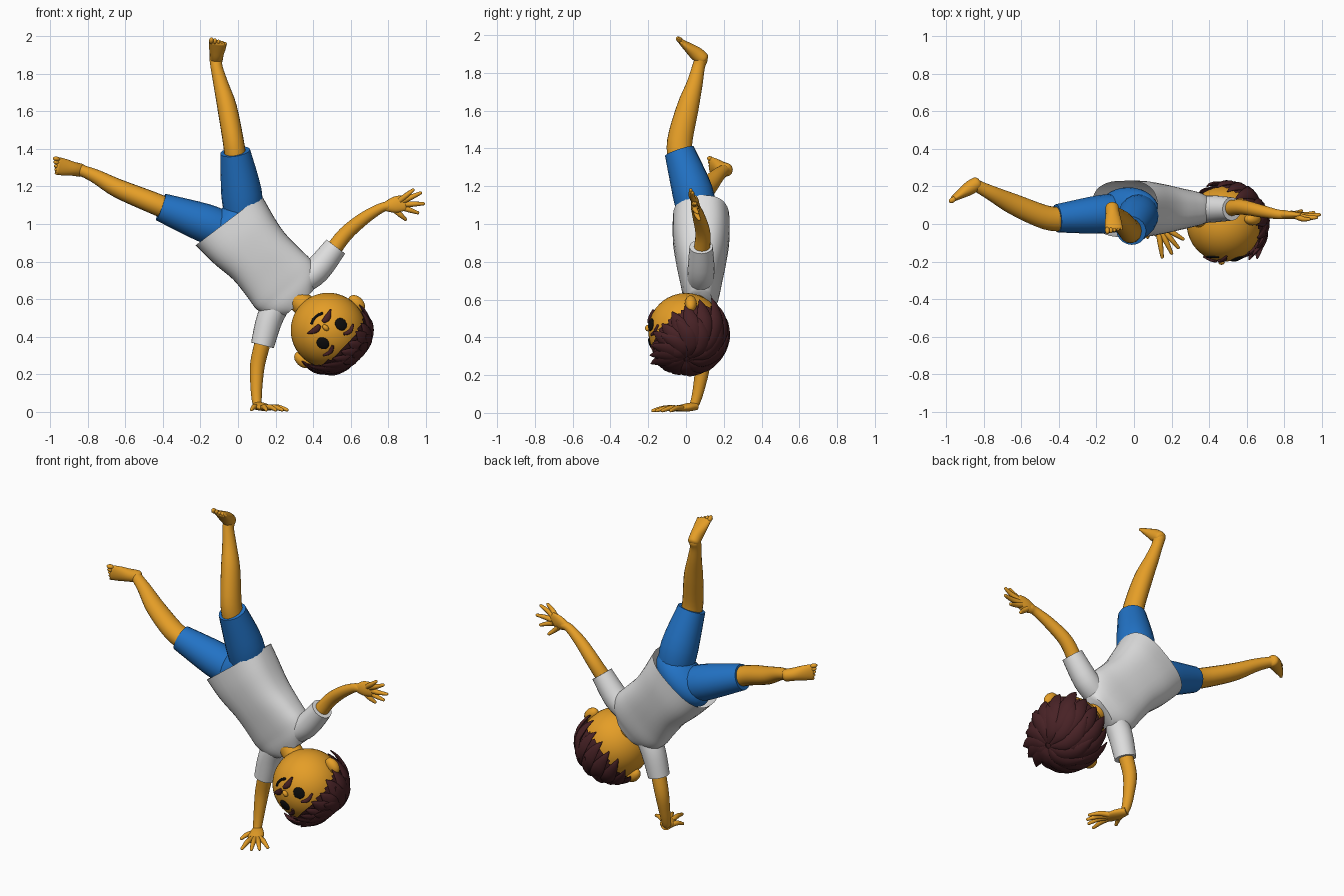
import bpy, bmesh, math, random
from mathutils import Vector as V, Matrix

random.seed(4)
cube = bpy.data.objects.get("Cube")
if cube:
    bpy.data.objects.remove(cube)


def material(name, rgb):
    m = bpy.data.materials.new(name)
    m.use_nodes = True
    m.diffuse_color = (*rgb, 1)
    m.node_tree.nodes["Principled BSDF"].inputs["Base Color"].default_value = (*rgb, 1)
    return m


SKIN = material("golden skin", (0.78, 0.34, 0.02))
WHITE = material("white shirt", (0.75, 0.75, 0.75))
BLUE = material("blue shorts", (0.016, 0.17, 0.56))
BROWN = material("dark brown hair", (0.065, 0.016, 0.019))
BLACK = material("black", (0.004, 0.004, 0.004))


def finish(name, bm, mat):
    bmesh.ops.recalc_face_normals(bm, faces=bm.faces)
    me = bpy.data.meshes.new(name)
    bm.to_mesh(me)
    bm.free()
    me.materials.append(mat)
    me.shade_smooth()
    me.set_sharp_from_angle(angle=math.radians(50))
    ob = bpy.data.objects.new(name, me)
    bpy.context.collection.objects.link(ob)
    return ob


def spline(pts, steps):
    """Smooth curve through the stations, radii included."""
    p = [V(pts[0])] + [V(q) for q in pts] + [V(pts[-1])]
    out = []
    for i in range(1, len(p) - 2):
        a, b, c, d = p[i - 1:i + 3]
        for k in range(steps):
            t = k / steps
            out.append(b + (c - a) * (t / 2) + (a * 2 - b * 5 + c * 4 - d) * (t * t / 2)
                       + (b * 3 - a - c * 3 + d) * (t ** 3 / 2))
    return out + [p[-1]]


def loft(name, pts, mat, ref=(0, 1, 0), n=20, steps=4, power=1, round_end=False, open_start=False):
    """Skin through stations (x, y, z, radius along ref[, other radius])."""
    rows = spline([tuple(q) + (q[3],) if len(q) == 4 else q for q in pts], steps)
    cs = [V(r[:3]) for r in rows]
    rads = [(max(r[3], 0.001), max(r[4], 0.001)) for r in rows]
    tans = [(cs[min(i + 1, len(cs) - 1)] - cs[max(i - 1, 0)]).normalized() for i in range(len(cs))]
    if round_end:
        c, t, (a, b) = cs[-1], tans[-1], rads[-1]
        for k in (0.3, 0.6, 0.85, 0.97):
            s = math.sqrt(1 - k * k)
            cs.append(c + t * b * k)
            tans.append(t)
            rads.append((a * s, b * s))
    bm = bmesh.new()
    rings = []
    for c, t, (a, b) in zip(cs, tans, rads):
        side = V(ref)
        side = (side - t * side.dot(t)).normalized()
        other = t.cross(side)
        ring = []
        for k in range(n):
            w = math.tau * k / n
            x, y = (math.copysign(abs(v) ** power, v) for v in (math.cos(w), math.sin(w)))
            ring.append(bm.verts.new(c + side * a * x + other * b * y))
        rings.append(ring)
    for r, q in zip(rings, rings[1:]):
        for k in range(n):
            bm.faces.new((r[k], r[(k + 1) % n], q[(k + 1) % n], q[k]))
    bm.faces.new(rings[-1])
    if not open_start:
        bm.faces.new(rings[0])
    return finish(name, bm, mat)


def ball(name, centre, axes, mat, seg=32):
    """Ellipsoid whose three axis vectors carry its radii."""
    bm = bmesh.new()
    bmesh.ops.create_uvsphere(bm, u_segments=seg, v_segments=seg // 2, radius=1)
    m = Matrix([V(a) for a in axes]).transposed().to_4x4()
    bm.transform(Matrix.Translation(centre) @ m)
    return finish(name, bm, mat)


# Shirt and pelvis
ACROSS, ALONG, FRONT = V((0.77, 0, 0.64)), V((0.64, 0, -0.77)), V((0, -1, 0))
loft("shirt", [(-0.05, 0.08, 1.02, 0.22, 0.15), (0.02, 0.08, 0.93, 0.205, 0.15),
               (0.11, 0.08, 0.83, 0.185, 0.135), (0.19, 0.08, 0.74, 0.19, 0.115),
               (0.25, 0.08, 0.67, 0.195, 0.1), (0.29, 0.075, 0.62, 0.165, 0.085),
               (0.325, 0.075, 0.58, 0.1, 0.065)],
     WHITE, ACROSS, n=40, power=0.75, open_start=True)
ball("shorts_seat", (-0.03, 0.07, 1.0), (ACROSS * 0.195, FRONT * 0.125, ALONG * 0.1), BLUE)
loft("left_sleeve", [(0.23, 0.075, 0.61, 0.07), (0.17, 0.08, 0.5, 0.07), (0.13, 0.08, 0.355, 0.062)], WHITE)
loft("right_sleeve", [(0.33, 0.075, 0.69, 0.07), (0.42, 0.08, 0.755, 0.072), (0.52, 0.08, 0.88, 0.062)], WHITE)
loft("neck", [(0.29, 0.06, 0.62, 0.06), (0.36, 0.04, 0.56, 0.062), (0.43, 0.02, 0.49, 0.065)], SKIN)

# Arms
loft("left_arm", [(0.14, 0.08, 0.4, 0.043), (0.105, 0.088, 0.26, 0.04), (0.098, 0.07, 0.14, 0.032),
                  (0.1, 0.05, 0.06, 0.026), (0.105, 0.035, 0.035, 0.022)], SKIN, round_end=True)
loft("right_arm", [(0.49, 0.08, 0.84, 0.043), (0.57, 0.09, 0.945, 0.04), (0.67, 0.07, 1.03, 0.034),
                   (0.76, 0.052, 1.085, 0.026), (0.8, 0.05, 1.095, 0.024)], SKIN, round_end=True)


def hand(side, wrist, knuckles, across, lift, tips):
    """Flat palm with fingers fanned from its middle; the last tip is the thumb."""
    wrist, knuckles, lift = V(wrist), V(knuckles), V(lift)
    mid = wrist.lerp(knuckles, 0.5)
    loft(side + "_palm", [(*wrist, 0.026, 0.021), (*mid, 0.043, 0.022), (*knuckles, 0.042, 0.015)],
         SKIN, across, round_end=True)
    for i, tip in enumerate(tips):
        base = mid if i < 4 else wrist.lerp(mid, 0.5)
        tip = V(tip)
        start, bend = base.lerp(tip, 0.3), base.lerp(tip, 0.65) + lift
        loft(f"{side}_finger_{i + 1}" if i < 4 else side + "_thumb",
             [(*start, 0.016), (*bend, 0.014), (*tip, 0.009)], SKIN, across, n=10, round_end=True)


hand("left", (0.1, 0.055, 0.036), (0.148, -0.045, 0.022), (0.9, 0.4, 0), (0, 0, 0.008),
     [(0.26, -0.08, 0.012), (0.235, -0.125, 0.012), (0.2, -0.155, 0.012), (0.15, -0.175, 0.012),
      (0.072, -0.07, 0.014)])
hand("right", (0.785, 0.05, 1.092), (0.88, 0.045, 1.112), (-0.2, 0.1, 1), (0, -0.006, 0),
     [(0.93, 0.025, 1.18), (0.97, 0.035, 1.165), (0.985, 0.05, 1.108), (0.955, 0.06, 1.06),
      (0.89, 0.07, 1.025)])

# Legs
loft("right_shorts_leg", [(0.03, 0.06, 1.04, 0.1), (0.018, 0.035, 1.17, 0.108), (-0.015, -0.035, 1.385, 0.08)], BLUE)
loft("left_shorts_leg", [(-0.08, 0.06, 0.97, 0.1), (-0.19, 0.05, 1.01, 0.102), (-0.41, 0.03, 1.09, 0.075)], BLUE)
loft("right_leg", [(-0.01, -0.03, 1.33, 0.065, 0.058), (-0.025, -0.033, 1.44, 0.067, 0.056),
                   (-0.058, 0.01, 1.62, 0.058, 0.052), (-0.09, 0.045, 1.74, 0.043, 0.04),
                   (-0.113, 0.066, 1.83, 0.034, 0.032), (-0.117, 0.08, 1.87, 0.034, 0.034)],
     SKIN, round_end=True)
loft("left_leg", [(-0.36, 0.025, 1.075, 0.065, 0.058), (-0.47, 0.035, 1.12, 0.064, 0.057),
                  (-0.64, 0.105, 1.19, 0.056, 0.05), (-0.75, 0.16, 1.25, 0.041, 0.038),
                  (-0.82, 0.195, 1.28, 0.033, 0.031), (-0.84, 0.207, 1.284, 0.032, 0.033)],
     SKIN, round_end=True)


def foot(side, heel, ball_of_foot, big_side):
    """Wedge from heel to toes; big_side points to the big toe."""
    heel, end, big = V(heel), V(ball_of_foot), V(big_side).normalized()
    stations = [(-0.08, 0.018, 0.018), (0.02, 0.034, 0.034), (0.35, 0.037, 0.037),
                (0.7, 0.044, 0.027), (1, 0.047, 0.017)]
    loft(side + "_foot", [(*heel.lerp(end, t), a, b) for t, a, b in stations], SKIN, big, round_end=True)
    way = (end - heel).normalized()
    for i in range(5):
        r = 0.015 - 0.0015 * i
        c = end + big * (0.036 - 0.019 * i) + way * (0.018 - 0.004 * i)
        ball(f"{side}_toe_{i + 1}", c, (big * r * 0.85, way * r * 1.5, big.cross(way) * r), SKIN, 12)


foot("right", (-0.117, 0.095, 1.87), (-0.107, -0.02, 1.96), (-1, 0, 0.1))
foot("left", (-0.83, 0.22, 1.285), (-0.955, 0.138, 1.308), (0.15, 0, 1))

# Head, in its own frame of side, crown and face directions
CENTRE, SIDE, CROWN = V((0.48, 0, 0.435)), V((0.69, 0, 0.72)), V((0.72, 0, -0.69))
R = 0.2


def at(s, u, r=R):
    return CENTRE + SIDE * s + CROWN * u + FRONT * math.sqrt(r * r - s * s - u * u)


ball("head", CENTRE, (SIDE * R, FRONT * R, CROWN * R), SKIN, 48)
ball("nose", at(0, -0.02, R + 0.004), (SIDE * 0.014, FRONT * 0.014, CROWN * 0.02), SKIN, 16)
loft("mouth", [(*at(s, -0.098 + 7 * s * s, R), 0.006, 0.008) for s in (-0.04, -0.02, 0, 0.02, 0.04)],
     BLACK, FRONT, n=10, round_end=True)
for name, k in (("left", -1), ("right", 1)):
    out = (at(k * 0.07, 0.027) - CENTRE).normalized()
    wide = (SIDE - out * SIDE.dot(out)).normalized()
    ball(name + "_eye", at(k * 0.07, 0.027), (wide * 0.032, out * 0.01, out.cross(wide) * 0.035), BLACK, 20)
    ball(name + "_ear", CENTRE + SIDE * k * 0.208 + CROWN * 0.01 - FRONT * 0.025,
         (SIDE * 0.036, FRONT * 0.032, CROWN * 0.052), SKIN, 20)
    loft(name + "_eyebrow", [(*at(k * s, u, R + 0.002), 0.007, w) for s, u, w in
                             ((0.042, 0.074, 0.007), (0.075, 0.087, 0.012), (0.112, 0.076, 0.006))],
         BROWN, FRONT, n=12, round_end=True)
    loft(name + "_moustache", [(*at(k * s, u, R + 0.003), 0.009, w) for s, u, w in
                               ((0.012, -0.052, 0.01), (0.045, -0.05, 0.017), (0.085, -0.066, 0.005))],
         BROWN, FRONT, n=12, round_end=True)


# Hair: a cap cut at a sloping hairline, covered by pointed locks
def hairline(face):
    return 0.035 + 0.095 * face


bm = bmesh.new()
bmesh.ops.create_uvsphere(bm, u_segments=48, v_segments=36, radius=0.212)
bm.transform(Matrix.Translation(CENTRE) @ Matrix((SIDE, FRONT, CROWN)).transposed().to_4x4())
low = [v for v in bm.verts
       if (v.co - CENTRE).dot(CROWN) < hairline((v.co - CENTRE).dot(FRONT) / R)]
bmesh.ops.delete(bm, geom=low, context="VERTS")
finish("hair_cap", bm, BROWN)


def lock(name, phi, reach, swirl, lift):
    """Pointed strand from the crown down to a share of the way to the hairline."""
    face = math.sin(phi)
    end = math.acos(hairline(face) / R) * reach
    pts = []
    for t, w in ((0.08, 0.014), (0.35, 0.04), (0.65, 0.044), (0.88, 0.026), (1.03, 0.003)):
        th, az = end * t, phi + swirl * (t - 1)
        d = (SIDE * math.cos(az) + FRONT * math.sin(az)) * math.sin(th) + CROWN * math.cos(th)
        pts.append((*(CENTRE + d * (0.212 + 0.008 * math.sin(t * 3) + lift * t ** 3)), w, 0.014 * w / 0.044 + 0.002))
    loft(name, pts, BROWN, FRONT * math.cos(phi) - SIDE * face, n=8)


for i in range(18):
    lock(f"hair_lock_{i + 1}", math.tau * i / 18, random.uniform(0.98, 1.1), 0.5, random.uniform(0, 0.016))
for i in range(11):
    lock(f"upper_hair_lock_{i + 1}", math.tau * (i + 0.4) / 11, random.uniform(0.6, 0.8), 0.7,
         random.uniform(0.012, 0.03))
for i in range(3):
    lock(f"fringe_lock_{i + 1}", math.pi / 2 + 0.35 * (i - 1), 0.9, 0.4, 0.05)
